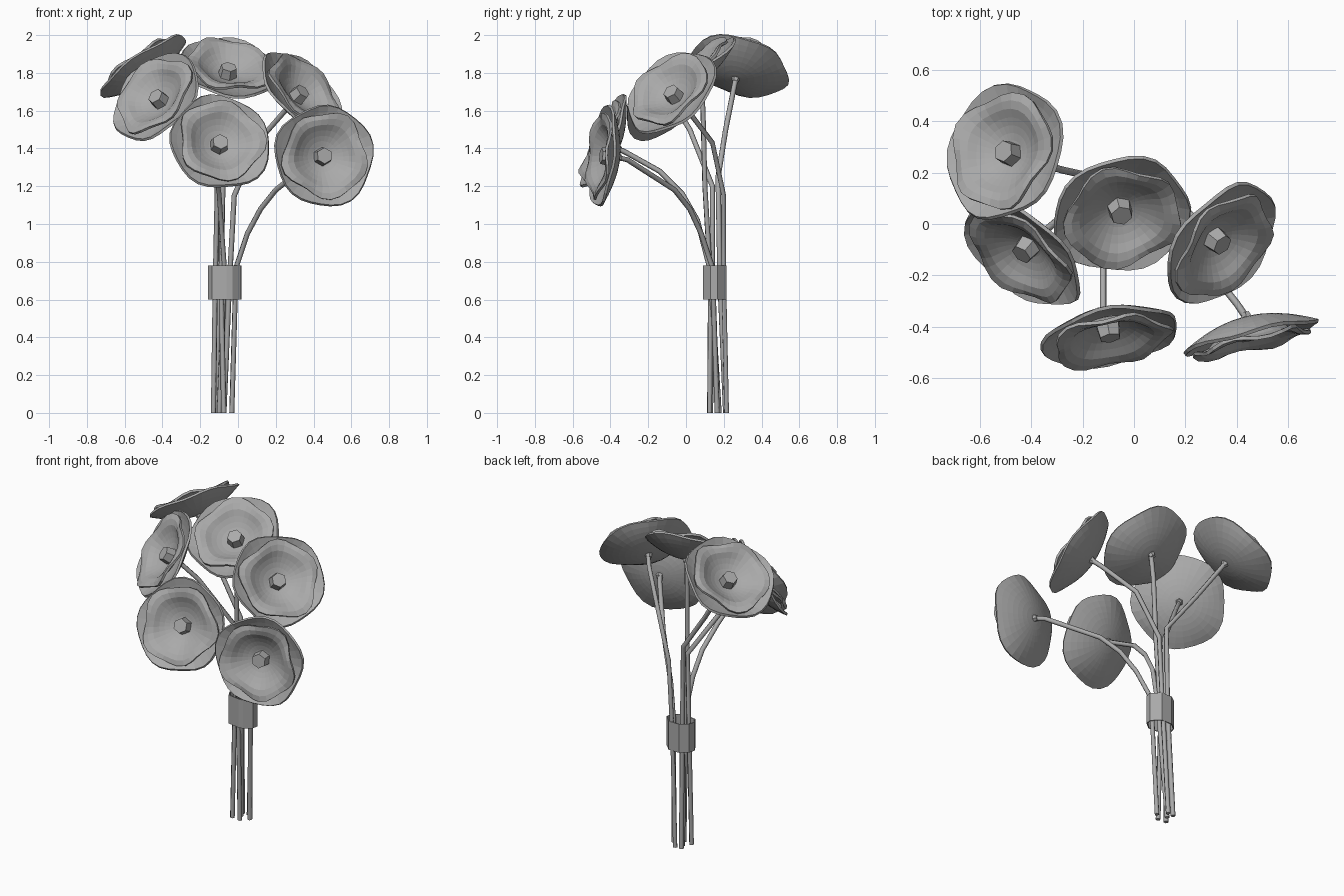
import bpy, bmesh, math
from mathutils import Vector, Matrix

if "Cube" in bpy.data.objects:
    bpy.data.objects.remove(bpy.data.objects["Cube"], do_unlink=True)

grey = bpy.data.materials.new("plain_grey")
grey.use_nodes = True
grey.diffuse_color = (0.4, 0.4, 0.4, 1)
grey.node_tree.nodes["Principled BSDF"].inputs["Base Color"].default_value = (0.4, 0.4, 0.4, 1)


def add_mesh(name, bm, matrix, thickness=0):
    mesh = bpy.data.meshes.new(name)
    bmesh.ops.recalc_face_normals(bm, faces=bm.faces)
    bm.to_mesh(mesh)
    bm.free()
    mesh.materials.append(grey)
    obj = bpy.data.objects.new(name, mesh)
    bpy.context.collection.objects.link(obj)
    obj.matrix_world = matrix
    if thickness:
        solid = obj.modifiers.new("thickness", 'SOLIDIFY')
        solid.thickness = thickness
        solid.offset = 0


def petal_cup(name, matrix, radius, height, base, phase, wave, flare):
    """Shallow bowl that flattens past the flare point into a wavy rim."""
    bm = bmesh.new()
    sides, rings = 30, 8
    middle = bm.verts.new((0, 0, base))
    previous = None
    for i in range(1, rings + 1):
        t = i / rings
        ring = []
        for k in range(sides):
            a = math.tau * k / sides
            lobe = math.cos(5 * a + phase) + 0.6 * math.cos(3 * a + 2 * phase)
            r = radius * t * (1 + wave * t ** 3 * lobe)
            z = base + height * min(1, t / flare) ** 2
            z += 0.2 * wave * t ** 5 * math.sin(5 * a + phase)
            ring.append(bm.verts.new((r * math.cos(a), r * math.sin(a), z)))
        for k in range(sides):
            n = (k + 1) % sides
            if previous:
                bm.faces.new((previous[k], ring[k], ring[n], previous[n]))
            else:
                bm.faces.new((middle, ring[k], ring[n]))
        previous = ring
    add_mesh(name, bm, matrix, 0.014)


def knob(name, matrix, low_radius, top_radius, low, top):
    """Six-sided tapered stub along the flower axis."""
    bm = bmesh.new()
    bmesh.ops.create_cone(bm, cap_ends=True, segments=6, radius1=low_radius, radius2=top_radius,
                          depth=top - low, matrix=Matrix.Translation((0, 0, (low + top) / 2)))
    add_mesh(name, bm, matrix)


def stem(name, points):
    curve = bpy.data.curves.new(name, 'CURVE')
    curve.dimensions = '3D'
    curve.bevel_depth = 0.014
    curve.bevel_resolution = 1
    curve.use_fill_caps = True
    line = curve.splines.new('POLY')
    line.points.add(len(points) - 1)
    for p, co in zip(line.points, points):
        p.co = (*co, 1)
    curve.materials.append(grey)
    obj = bpy.data.objects.new(name, curve)
    bpy.context.collection.objects.link(obj)
    bpy.ops.object.select_all(action='DESELECT')
    obj.select_set(True)
    bpy.context.view_layer.objects.active = obj
    bpy.ops.object.convert(target='MESH')


# Each flower: bud position, facing direction, stem points from the ground up
flowers = {
    "right_front": ((-0.43, -0.11, 1.67), (-0.55, -0.65, 0.52),
                    [(-0.13, 0.13, 0), (-0.12, 0.14, 0.7), (-0.11, 0.14, 1.2), (-0.29, 0.02, 1.5)]),
    "top_middle": ((-0.05, 0.04, 1.82), (0.15, -0.55, 0.8),
                   [(-0.075, 0.125, 0), (-0.09, 0.13, 0.7), (-0.08, 0.1, 1.2), (-0.07, 0.09, 1.6)]),
    "left_upper": ((0.335, -0.075, 1.695), (0.62, -0.5, 0.6),
                   [(-0.075, 0.215, 0), (-0.045, 0.2, 0.7), (-0.02, 0.2, 1.15),
                    (0.1, 0.14, 1.43), (0.25, 0.01, 1.6)]),
    "middle_front": ((-0.095, -0.43, 1.43), (0.17, -0.9, 0.4),
                     [(-0.1, 0.175, 0), (-0.07, 0.13, 0.75), (-0.09, 0.06, 1.02),
                      (-0.1, -0.02, 1.16), (-0.12, -0.14, 1.28), (-0.12, -0.32, 1.38)]),
    "left_front": ((0.455, -0.435, 1.36), (0.23, -0.96, 0.1),
                   [(-0.033, 0.165, 0), (-0.01, 0.14, 0.77), (0.05, 0.08, 0.95),
                    (0.12, 0.02, 1.08), (0.2, -0.06, 1.18), (0.4, -0.31, 1.34)]),
    "right_back": ((-0.5, 0.28, 1.83), (-0.55, 0.22, 0.79),
                   [(-0.115, 0.21, 0), (-0.1, 0.18, 0.7), (-0.1, 0.17, 1.25), (-0.28, 0.21, 1.5)]),
}

for i, (name, (bud, facing, path)) in enumerate(flowers.items()):
    normal = Vector(facing).normalized()
    place = Matrix.Translation(bud) @ normal.to_track_quat('Z', 'Y').to_matrix().to_4x4()
    petal_cup(name + "_outer_petals", place, 0.266, 0.08, -0.07, i * 1.3, 0.03, 1)
    petal_cup(name + "_inner_petals", place, 0.226, 0.08, -0.052, i * 1.3 + 2.4, 0.06, 0.8)
    knob(name + "_bud", place, 0.052, 0.043, -0.05, 0.015)
    knob(name + "_stem_joint", place, 0.016, 0.026, -0.095, -0.065)
    stem(name + "_stem", path + [Vector(bud) - normal * 0.07])

# Wrap folded around the stems
outline = [(-0.155, 0.14), (-0.135, 0.105), (-0.06, 0.092), (-0.03, 0.095), (0.012, 0.13),
           (0.017, 0.165), (-0.03, 0.212), (-0.1, 0.212), (-0.145, 0.18)]
bm = bmesh.new()
low, high = ([bm.verts.new((x, y, z)) for x, y in outline] for z in (0.6, 0.78))
for k in range(len(outline)):
    n = (k + 1) % len(outline)
    bm.faces.new((low[k], low[n], high[n], high[k]))
add_mesh("stem_wrap", bm, Matrix.Identity(4), 0.006)
